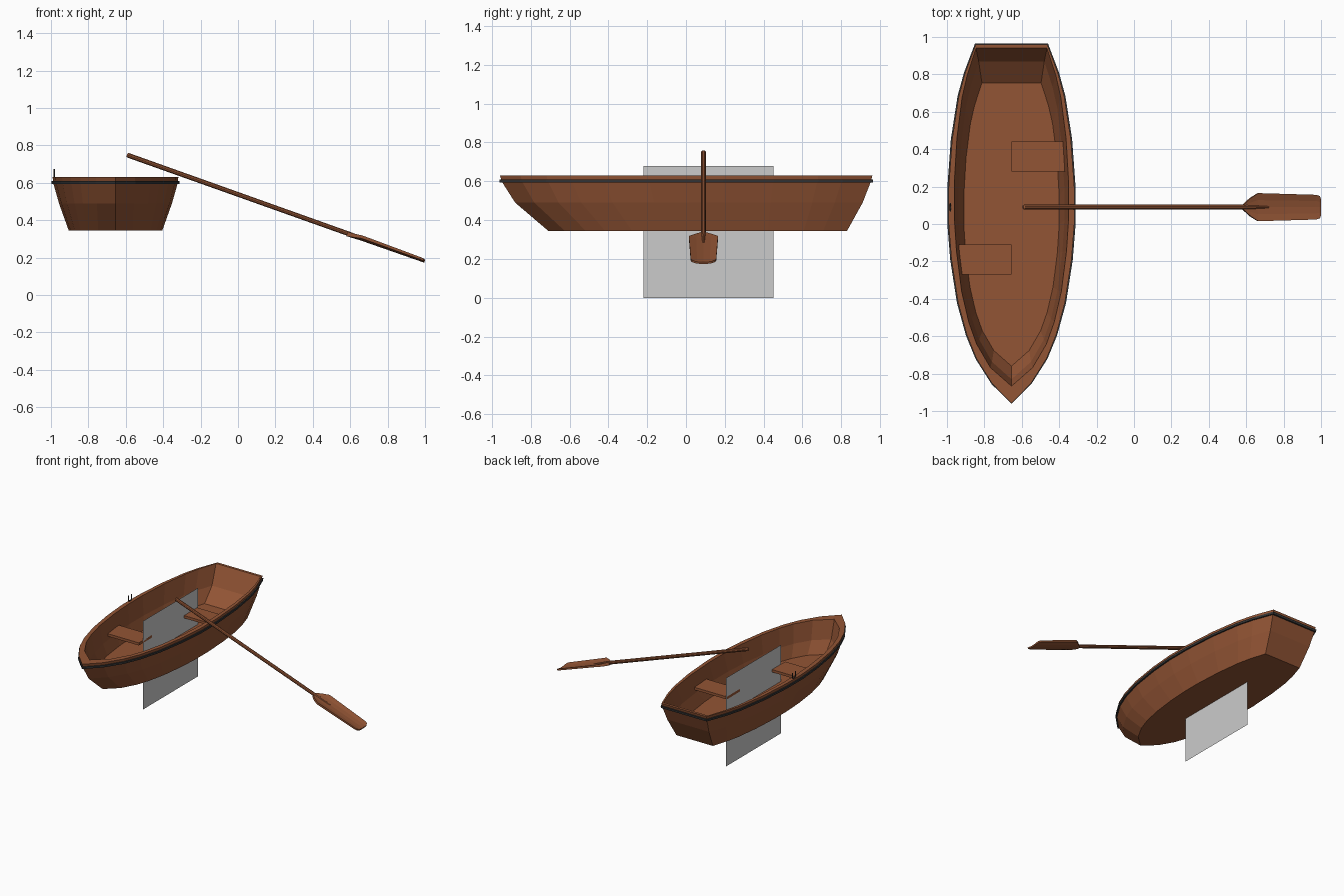
import bpy, bmesh, math
from mathutils import Vector

if "Cube" in bpy.data.objects:
    bpy.data.objects.remove(bpy.data.objects["Cube"])

CX = -0.655   # boat centre line


def material(name, rgb):
    m = bpy.data.materials.new(name)
    m.diffuse_color = (*rgb, 1)
    m.use_nodes = True
    m.node_tree.nodes["Principled BSDF"].inputs["Base Color"].default_value = m.diffuse_color
    return m


wood = material("wood", (0.29, 0.09, 0.035))
dark = material("dark_metal", (0.035, 0.035, 0.035))


def make(name, bm, mat=None):
    bmesh.ops.recalc_face_normals(bm, faces=bm.faces)
    me = bpy.data.meshes.new(name)
    bm.to_mesh(me)
    bm.free()
    ob = bpy.data.objects.new(name, me)
    bpy.context.collection.objects.link(ob)
    if mat:
        me.materials.append(mat)
    return ob


def loft(name, rings, mat, caps=True, closed=False):
    bm = bmesh.new()
    vs = [[bm.verts.new(p) for p in r] for r in rings]
    pairs = list(zip(vs, vs[1:])) + ([(vs[-1], vs[0])] if closed else [])
    for a, b in pairs:
        for i in range(len(a)):
            j = (i + 1) % len(a)
            bm.faces.new((a[i], a[j], b[j], b[i]))
    if caps and not closed:
        bm.faces.new(vs[0])
        bm.faces.new(vs[-1])
    return make(name, bm, mat)


# Plan outline: (fraction from bow to stern, relative half width)
PLAN = [(0, 0), (.055, .31), (.125, .56), (.19, .71), (.28, .85), (.40, .955), (.5, 1),
        (.6, 1), (.735, .945), (.855, .84), (.92, .74), (1, .57)]


def ring(bow, stern, hw, z, power=1.0):
    right = [(CX + hw * w ** power, bow + (stern - bow) * u, z) for u, w in PLAN]
    left = [(2 * CX - x, y, z) for x, y, z in reversed(right[1:])]
    return right + left


# Hull: outside from the keel up, over the rim, down inside to the floor
loft("hull", [
    ring(-.71, .83, .25, .345, .85),
    ring(-.88, .91, .302, .49, .95),
    ring(-.95, .953, .333, .60),
    ring(-.958, .96, .336, .63),
    ring(-.867, .94, .306, .63, .85),
    ring(-.83, .87, .283, .49, .85),
    ring(-.76, .755, .255, .40, .85),
], wood)

# Dark rubbing strip under the rim
loft("rubbing_strip", [
    ring(-.94, .945, .325, .594),
    ring(-.96, .962, .342, .594),
    ring(-.962, .964, .343, .61),
    ring(-.94, .945, .325, .61),
], dark, closed=True)

# Half-width seats, each reaching the hull wall
for name, side, y0, y1, w0, w1 in [("front_seat", -1, -.27, -.11, .275, .285),
                                   ("rear_seat", 1, .28, .44, .285, .275)]:
    pts = [(0, y0), (w0, y0), (w1, y1), (0, y1)]
    loft(name, [[(CX + side * x, y, z) for x, y in pts] for z in (.512, .532)], wood)

# Flat grey centre board
bm = bmesh.new()
bm.faces.new([bm.verts.new((CX, y, z)) for y, z in
              [(-.22, 0), (.45, 0), (.45, .68), (-.22, .68)]])
make("centre_board", bm)

# Oar frame: axis slopes down to the right
OY = .09
axis = Vector((1.595, 0, -.568)).normalized()
up = Vector((-axis.z, 0, axis.x))


def on_oar(x, y, h):
    base = Vector((x, OY, .75 - .356 * (x + .595)))
    return base + Vector((0, y, 0)) + up * h


# Oar shaft
loft("oar_shaft", [[on_oar(x, r * math.cos(k * math.tau / 10), r * math.sin(k * math.tau / 10))
                    for k in range(10)]
                   for x, r in [(-.594, .009), (-.588, .0135), (.60, .013), (.72, .006)]], wood)

# Oar blade: gently cupped thin plate
blade = []
for x, hw, t in [(.585, .013, .012), (.62, .048, .010), (.66, .075, .008), (.97, .066, .006),
                 (.99, .060, .006), (.999, .042, .005)]:
    cols = [-1, -.5, 0, .5, 1]
    cup = [2.2 * (c * hw) ** 2 - .004 for c in cols]
    top = [on_oar(x, c * hw, h + t) for c, h in zip(cols, cup)]
    low = [on_oar(x, c * hw, h - t) for c, h in zip(cols, cup)]
    blade.append(top + low[::-1])
loft("oar_blade", blade, wood)

# Oarlock: stem and U-shaped fork on the left rim
cu = bpy.data.curves.new("oarlock", "CURVE")
cu.dimensions = "3D"
cu.bevel_depth = .0045
cu.bevel_resolution = 1
fork = [(-.018, .675)] + [(-.018 * math.cos(a), .647 - .018 * math.sin(a))
                          for a in [k * math.pi / 6 for k in range(7)]] + [(.018, .675)]
for path in (fork, [(0, .60), (0, .63)]):
    sp = cu.splines.new("POLY")
    sp.points.add(len(path) - 1)
    for p, (y, z) in zip(sp.points, path):
        p.co = (-.982, OY + y, z, 1)
cu.use_fill_caps = True
cu.materials.append(dark)
bpy.context.collection.objects.link(bpy.data.objects.new("oarlock", cu))
